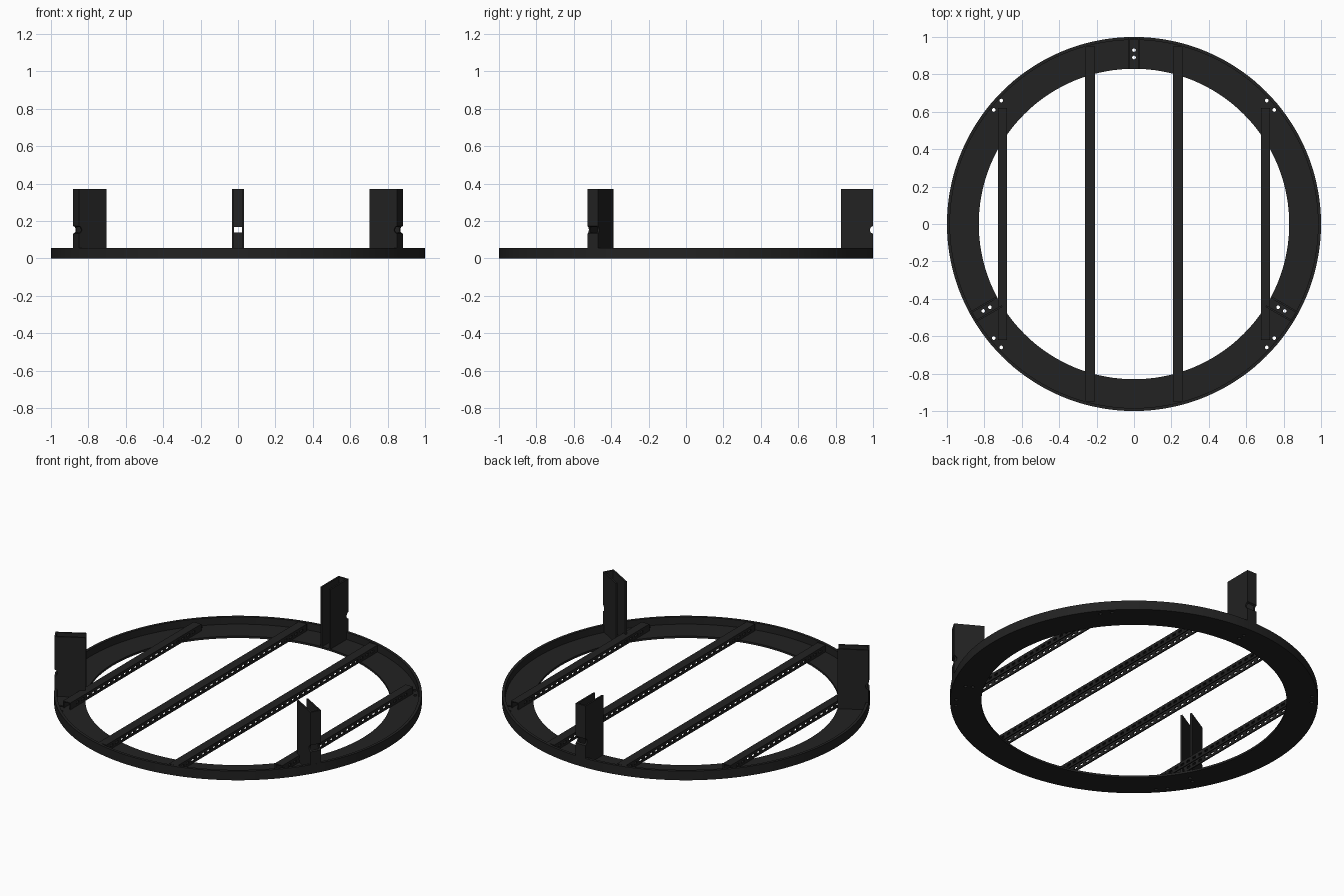
import bpy, bmesh, math
from mathutils import Matrix, Vector

if "Cube" in bpy.data.objects:
    bpy.data.objects.remove(bpy.data.objects["Cube"])

black = bpy.data.materials.new("matte black")
black.diffuse_color = (0.016, 0.016, 0.016, 1)
black.use_nodes = True
black.node_tree.nodes["Principled BSDF"].inputs["Base Color"].default_value = black.diffuse_color
PLATE, TOP = 0.012, 0.055


def finish(name, bm, helper=False):
    bmesh.ops.recalc_face_normals(bm, faces=bm.faces)
    me = bpy.data.meshes.new(name)
    bm.to_mesh(me)
    bm.free()
    me.materials.append(black)
    ob = bpy.data.objects.new(name, me)
    bpy.context.collection.objects.link(ob)
    if helper:
        ob.hide_render = True
        ob.hide_set(True)
    return ob


def extrude_profile(points, vec):
    """Closed prism from a planar outline."""
    bm = bmesh.new()
    face = bm.faces.new([bm.verts.new(p) for p in points])
    res = bmesh.ops.extrude_face_region(bm, geom=[face], use_keep_orig=True)
    bmesh.ops.translate(bm, vec=vec, verts=[v for v in res["geom"] if isinstance(v, bmesh.types.BMVert)])
    return bm


def cut(ob, cutter):
    m = ob.modifiers.new("cut", "BOOLEAN")
    m.operation, m.solver, m.object = "DIFFERENCE", "EXACT", cutter


def smooth(ob):
    bpy.ops.object.select_all(action="DESELECT")
    bpy.context.view_layer.objects.active = ob
    ob.select_set(True)
    bpy.ops.object.shade_smooth_by_angle(angle=math.radians(30))


# base ring: flat plate with a raised outer rim, turned from an L profile
profile = [(0.83, 0), (1, 0), (1, TOP), (0.984, TOP), (0.984, PLATE), (0.83, PLATE)]
N = 144
bm = bmesh.new()
rows = []
for i in range(N):
    a = 2 * math.pi * i / N
    rows.append([bm.verts.new((r * math.cos(a), r * math.sin(a), z)) for r, z in profile])
for i in range(N):
    p, q = rows[i], rows[(i + 1) % N]
    for j in range(len(profile)):
        k = (j + 1) % len(profile)
        bm.faces.new((p[j], q[j], q[k], p[k]))
ring = finish("base_ring", bm)
smooth(ring)

# bolt holes through the plate
post_angles = [math.radians(d) for d in (90, 210, 330)]
holes = [(r * math.cos(a), r * math.sin(a)) for a in post_angles for r in (0.89, 0.93)]
holes += [(sx * x, sy * y) for sx in (-1, 1) for sy in (-1, 1) for x, y in ((0.71, 0.66), (0.75, 0.61))]
bm = bmesh.new()
for x, y in holes:
    bmesh.ops.create_cone(bm, cap_ends=True, segments=12, radius1=0.01, radius2=0.01,
                          depth=0.1, matrix=Matrix.Translation((x, y, 0)))
cut(ring, finish("bolt_hole_cutter", bm, True))

# slotted crossbars: channels open downward
for cx, half, w, label in ((0.235, 0.95, 0.027, "inner"), (0.703, 0.62, 0.025, "outer")):
    for s, side in ((-1, "left"), (1, "right")):
        t = 0.007
        outline = [(-w, PLATE), (-w, TOP - 0.002), (w, TOP - 0.002), (w, PLATE),
                   (w - t, PLATE), (w - t, TOP - t), (t - w, TOP - t), (t - w, PLATE)]
        bar = finish(f"{label}_crossbar_{side}",
                     extrude_profile([(s * cx + x, -half, z) for x, z in outline],
                                     Vector((0, 2 * half, 0))))
        bm = bmesh.new()
        n = int((half - 0.03) / 0.05)
        for i in range(-n, n + 1):
            bmesh.ops.create_cube(bm, size=1, matrix=Matrix.Translation((s * cx, i * 0.05, 0.031))
                                  @ Matrix.Diagonal((0.08, 0.026, 0.013, 1)))
        cut(bar, finish(f"{label}_slot_cutter_{side}", bm, True))

# upright posts: channels open toward the centre, grooved on the outer edge
w, t = 0.0325, 0.01
outline = [(0.83, -w), (0.9995, -w), (0.9995, w), (0.83, w),
           (0.83, w - t), (0.9895, w - t), (0.9895, t - w), (0.83, t - w)]
for a, label in zip(post_angles, ("back", "front_left", "front_right")):
    rot = Matrix.Rotation(a, 4, "Z")
    bm = extrude_profile([(x, y, 0.011) for x, y in outline], Vector((0, 0, 0.359)))
    bm.transform(rot)
    post = finish(f"{label}_post", bm)
    bm = bmesh.new()
    bmesh.ops.create_cone(bm, cap_ends=True, segments=20, radius1=0.021, radius2=0.021, depth=0.1,
                          matrix=rot @ Matrix.Translation((1.004, 0, 0.152))
                          @ Matrix.Rotation(math.pi / 2, 4, "X"))
    cut(post, finish(f"{label}_groove_cutter", bm, True))
